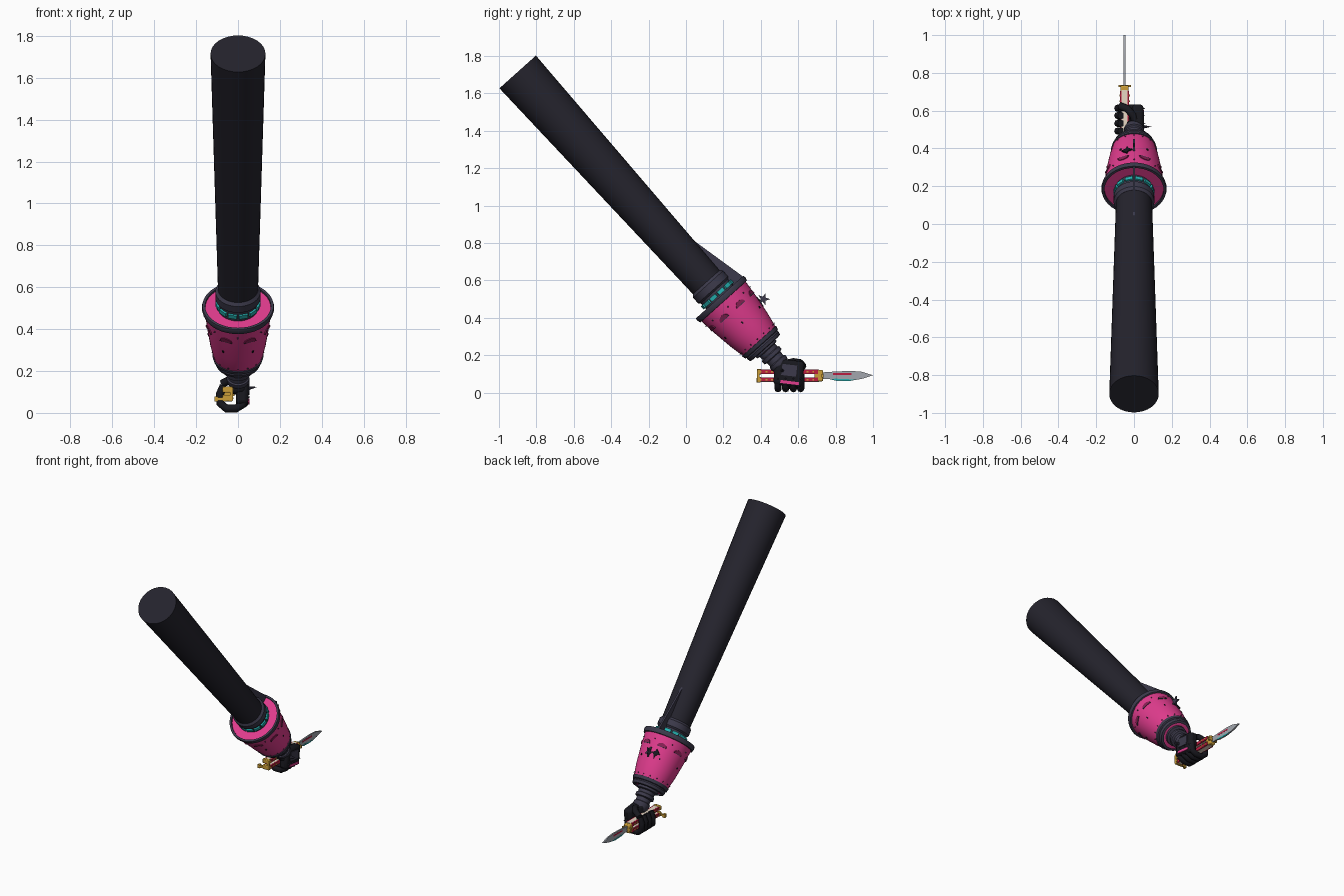
import bpy, bmesh, math
from mathutils import Matrix, Vector

cube = bpy.data.objects.get("Cube")
if cube:
    bpy.data.objects.remove(cube, do_unlink=True)


def material(name, r, g, b):
    m = bpy.data.materials.new(name)
    m.use_nodes = True
    m.diffuse_color = (r, g, b, 1)
    m.node_tree.nodes["Principled BSDF"].inputs["Base Color"].default_value = (r, g, b, 1)
    return m


CLOTH = material("sleeve charcoal", .018, .017, .026)
SLATE = material("slate purple", .045, .042, .07)
PINK = material("hot pink", .75, .045, .27)
MAROON = material("deep pink", .25, .015, .09)
TEAL = material("teal", .02, .45, .45)
GLOVE = material("glove black", .009, .009, .013)
RED = material("crimson", .5, .012, .05)
CREAM = material("cream", .8, .68, .55)
GOLD = material("gold", .6, .34, .04)
STEEL = material("steel", .36, .38, .42)

# Arm frame: local z runs from shoulder to wrist, local -y is the upper side
d = Vector((0, .6677, -.7444))
ARM = Matrix(((1, 0, 0, 0), (0, d.z, d.y, -.9), (0, -d.y, d.z, 1.715), (0, 0, 0, 1)))
made = []


def finish(name, bm, mat, matrix=Matrix()):
    bmesh.ops.recalc_face_normals(bm, faces=bm.faces)
    mesh = bpy.data.meshes.new(name)
    bm.to_mesh(mesh)
    bm.free()
    mesh.materials.append(mat)
    ob = bpy.data.objects.new(name, mesh)
    ob.matrix_world = matrix
    bpy.context.collection.objects.link(ob)
    made.append(ob)
    return ob


def lathe(name, profile, mat, sides=32, closed=False):
    """Spin (radius, distance) points round the arm axis, capping open ends."""
    bm = bmesh.new()
    rings = [[bm.verts.new((r * math.cos(i * math.tau / sides), r * math.sin(i * math.tau / sides), s))
              for i in range(sides)] for r, s in profile]
    pairs = list(zip(rings, rings[1:]))
    if closed:
        pairs.append((rings[-1], rings[0]))
    else:
        bm.faces.new(rings[0])
        bm.faces.new(rings[-1])
    for a, b in pairs:
        for i in range(sides):
            j = (i + 1) % sides
            bm.faces.new((a[i], a[j], b[j], b[i]))
    return finish(name, bm, mat, ARM)


def prism(name, outline, depth, mat, matrix=Matrix()):
    """Extrude an outline on the local y-z plane evenly along local x."""
    bm = bmesh.new()
    face = bm.faces.new([bm.verts.new((-depth / 2, a, b)) for a, b in outline])
    new = bmesh.ops.extrude_face_region(bm, geom=[face])["geom"]
    bmesh.ops.translate(bm, vec=(depth, 0, 0), verts=[v for v in new if isinstance(v, bmesh.types.BMVert)])
    return finish(name, bm, mat, matrix)


def box(name, center, size, mat, matrix=Matrix(), bevel=0):
    bm = bmesh.new()
    bmesh.ops.create_cube(bm, size=1)
    bmesh.ops.scale(bm, vec=size, verts=bm.verts)
    ob = finish(name, bm, mat, matrix @ Matrix.Translation(center))
    if bevel:
        mod = ob.modifiers.new("bevel", "BEVEL")
        mod.width, mod.segments = bevel, 2
    return ob


def tube(name, points, radius, mat):
    data = bpy.data.curves.new(name, "CURVE")
    data.dimensions = "3D"
    data.bevel_depth, data.bevel_resolution, data.use_fill_caps = radius, 2, True
    spline = data.splines.new("POLY")
    spline.points.add(len(points) - 1)
    for p, co in zip(spline.points, points):
        p.co = (*co, 1)
    data.materials.append(mat)
    bpy.context.collection.objects.link(bpy.data.objects.new(name, data))


def spike(name, base, direction, radius, length, mat, matrix=Matrix()):
    bm = bmesh.new()
    bmesh.ops.create_cone(bm, cap_ends=True, segments=8, radius1=radius, radius2=0, depth=length)
    turn = Vector(direction).to_track_quat("Z", "Y").to_matrix().to_4x4()
    return finish(name, bm, mat, matrix @ Matrix.Translation(base) @ turn)


def around(angle, radius, s, tilt=0):
    """Arm frame spot whose local x faces outward and local z follows the arm."""
    return (ARM @ Matrix.Rotation(angle, 4, "Z") @ Matrix.Translation((radius, 0, s))
            @ Matrix.Rotation(tilt, 4, "Y"))


# Sleeve and collar
lathe("sleeve", [(.131, 0), (.095, 1.54)], CLOTH)
lathe("collar", [(.096, 1.51), (.108, 1.525), (.108, 1.565), (.097, 1.575), (.097, 1.64)], SLATE)
for i in range(12):
    box("collar_light", (0, 0, 0), (.012, .042, .022), TEAL, around((i + .5) * math.tau / 12, .1, 1.598))

# Bell-shaped cuff
lathe("cuff", [(.09, 1.628), (.16, 1.628), (.158, 1.66), (.148, 1.75), (.134, 1.85), (.118, 1.93),
               (.104, 1.972), (.05, 1.98)], PINK, 40)
lathe("cuff_rim", [(.157, 1.617), (.17, 1.617), (.173, 1.63), (.168, 1.648), (.155, 1.65)], SLATE, 40, True)
lathe("cuff_lower_band", [(.11, 1.93), (.122, 1.933), (.117, 1.953), (.109, 1.957), (.112, 1.965),
                          (.106, 1.982), (.09, 1.985)], SLATE, 40, True)
tilt = -math.atan(.13)
dome = [(.031 * math.cos(k * math.pi / 8), -.024 * math.sin(k * math.pi / 8)) for k in range(9)]
for i in range(8):
    a = (i + .5) * math.tau / 8
    prism("cuff_scallop", dome, .009, MAROON, around(a, .1495, 1.722, tilt))
    box("scallop_sill", (0, 0, 0), (.009, .062, .005), SLATE, around(a, .1495, 1.722, tilt))
    spike("rim_stud", (.157, 0, 1.685), (1, 0, 0), .006, .016, SLATE, ARM @ Matrix.Rotation(a + .4, 4, "Z"))
for i in range(16):
    spike("band_tooth", (.121, 0, 1.918), (1, 0, -.3), .006, .016, SLATE,
          ARM @ Matrix.Rotation(i * math.tau / 16, 4, "Z"))
for i in range(6):
    box("cuff_slot", (0, 0, 0), (.008, .008, .012), GLOVE, around(i * math.tau / 6, .1405, 1.80, tilt))

# Upright fin and thorny star on the upper side
prism("fin", [(.03, .822), (.32, .61), (.29, .575), (.2, .58), (.03, .78)], .012, SLATE)
star = []
for k in range(10):
    r = .036 if k % 2 == 0 else .014
    star.append((.415 + r * math.cos(k * math.pi / 5), .5 + r * math.sin(k * math.pi / 5)))
prism("star_thorn", star, .012, SLATE)
bar = [(-.03, .0), (-.006, .012), (.0, .035), (.008, .01), (.028, .0), (.006, -.012), (0, -.03)]
prism("cuff_mark", bar, .009, GLOVE, around(-math.pi / 2 - .25, .147, 1.775, tilt))

# Ribbed wrist
lathe("wrist", [(.07, 1.975), (.07, 1.995), (.054, 2.0), (.054, 2.02), (.062, 2.025), (.062, 2.045),
                (.047, 2.05), (.047, 2.075), (.054, 2.08), (.054, 2.095), (.04, 2.13)], SLATE, 20)

# Gloved fist
lean = Matrix.Translation((.01, .55, .105)) @ Matrix.Rotation(-.12, 4, "X")
box("palm", (.01, 0, 0), (.06, .155, .14), GLOVE, lean, .018)
box("heel_of_hand", (-.01, -.045, .025), (.08, .075, .09), GLOVE, lean, .02)
box("knuckle_stripe", (.04, .01, -.05), (.008, .1, .016), PINK, lean)
box("hand_plate", (.04, .0, .015), (.008, .08, .06), SLATE, lean)
for y in (.492, .533, .574, .613):
    tube("finger", [(.028, y, .1), (.024, y, .04), (-.01, y, .021), (-.055, y, .021),
                    (-.084, y, .045), (-.086, y, .09), (-.068, y, .13)], .0195, GLOVE)
    spike("knuckle_spike", (.048, y, .075), (1, -.2, .1), .009, .025, SLATE)
tube("thumb", [(.01, .53, .155), (-.005, .575, .165), (-.035, .61, .16), (-.075, .625, .14)], .02, GLOVE)
spike("wrist_spike", (.065, .515, .12), (1, 0, .15), .012, .055, SLATE)

# Two-part folding handle
X = -.05
for z in (.112, .07):
    box("handle_core", (X, .55, z), (.03, .32, .024), CREAM)
    for side in (-1, 1):
        box("handle_scale", (X + side * .019, .55, z), (.01, .31, .022), RED)
        for y in (.4, .43, .46, .65, .68):
            box("handle_stud", (X + side * .0245, y, z), (.006, .009, .009), GOLD)
    box("handle_end_cap", (X, .39, z), (.05, .022, .03), GOLD, bevel=.004)
box("latch", (-.072, .386, .066), (.06, .014, .014), GOLD)
box("latch_knob", (-.104, .386, .066), (.016, .02, .024), GOLD)
box("end_bridge", (-.032, .386, .09), (.014, .014, .06), GOLD)

# Guard and blade
box("guard", (X, .71, .091), (.044, .045, .06), GOLD, bevel=.006)
box("crossbar", (X, .73, .091), (.066, .012, .02), GOLD)
prism("blade", [(.72, .108), (.78, .112), (.88, .117), (.94, .112), (1.0, .093), (.94, .074),
                (.87, .062), (.8, .064), (.77, .072), (.72, .074)], .01, STEEL, Matrix.Translation((X, 0, 0)))
prism("blade_edge", [(.77, .073), (.8, .065), (.87, .063), (.92, .071), (.87, .072), (.8, .075)], .012, TEAL,
      Matrix.Translation((X, 0, 0)))
box("blade_groove", (X, .835, .1), (.012, .1, .01), RED)

# Smooth rounded surfaces, keep hard edges
bpy.ops.object.select_all(action="DESELECT")
for ob in made:
    ob.select_set(True)
bpy.context.view_layer.objects.active = made[0]
bpy.ops.object.shade_smooth_by_angle(angle=math.radians(35))
